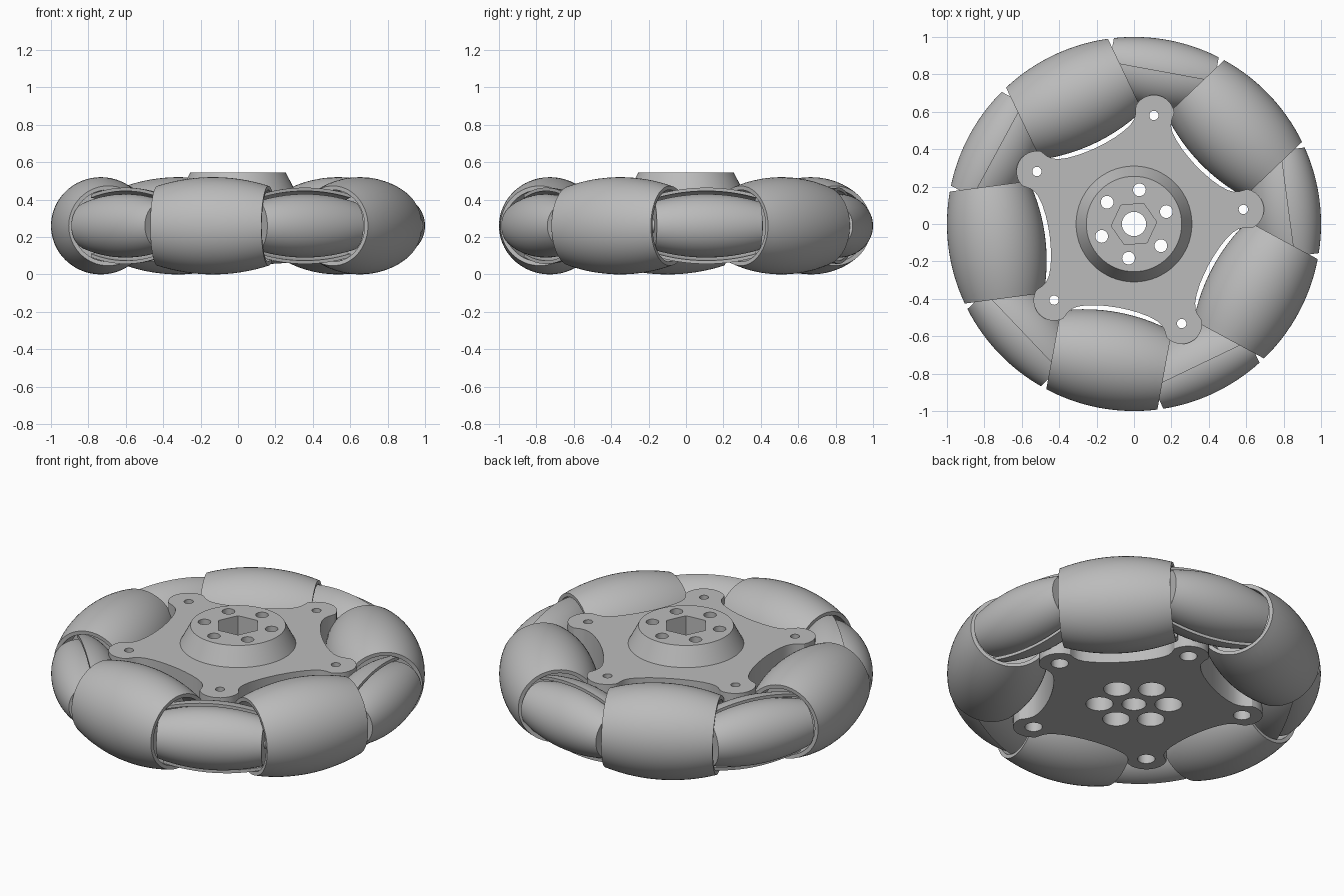
import bpy, bmesh, math
from mathutils import Matrix, Vector

if "Cube" in bpy.data.objects:
    bpy.data.objects.remove(bpy.data.objects["Cube"], do_unlink=True)

MID = 0.26           # height of the roller axes
STEP = math.tau / 5
SMALL_ANGLE = math.radians(7.6)
LARGE_ANGLE = SMALL_ANGLE + STEP / 2

grey = bpy.data.materials.new("plain grey")
grey.use_nodes = True
grey.diffuse_color = (0.5, 0.5, 0.5, 1)
grey.node_tree.nodes["Principled BSDF"].inputs["Base Color"].default_value = (0.5, 0.5, 0.5, 1)


def finish(name, bm, smooth=35):
    bmesh.ops.recalc_face_normals(bm, faces=bm.faces)
    mesh = bpy.data.meshes.new(name)
    bm.to_mesh(mesh)
    bm.free()
    mesh.materials.append(grey)
    obj = bpy.data.objects.new(name, mesh)
    bpy.context.collection.objects.link(obj)
    bpy.ops.object.select_all(action='DESELECT')
    obj.select_set(True)
    bpy.context.view_layer.objects.active = obj
    bpy.ops.object.shade_smooth_by_angle(angle=math.radians(smooth))
    return obj


def lathe(name, profile, angle, axis_radius, start=0.0, sweep=math.tau, sides=64):
    """Turn (along, radius) points about a tangential axis on the wheel."""
    full = sweep > 6.28
    bm = bmesh.new()
    rings = []
    for i in range(sides if full else sides + 1):
        a = start + sweep * i / sides
        rings.append([bm.verts.new((axis_radius + r * math.cos(a), t, r * math.sin(a)))
                      for t, r in profile])
    count = len(profile)
    for i in range(sides):
        p, q = rings[i], rings[(i + 1) % len(rings)]
        for j in range(count):
            k = (j + 1) % count
            bm.faces.new((p[j], p[k], q[k], q[j]))
    if not full:
        bm.faces.new(rings[0])
        bm.faces.new(rings[-1])
    bmesh.ops.transform(bm, verts=bm.verts, matrix=Matrix.Translation((0, 0, MID))
                        @ Matrix.Rotation(angle, 4, 'Z'))
    return finish(name, bm)


def barrel(half, axis_radius, offset=0.0, steps=16):
    """Profile that follows the wheel's outer circle."""
    ts = [half * (2 * i / steps - 1) for i in range(steps + 1)]
    return [(t, math.sqrt(1 - t * t) - axis_radius + offset) for t in ts]


def prism(name, outline, z0, z1, top_scale=1.0):
    bm = bmesh.new()
    low = [bm.verts.new((x, y, z0)) for x, y in outline]
    high = [bm.verts.new((x * top_scale, y * top_scale, z1)) for x, y in outline]
    bm.faces.new(low)
    bm.faces.new(high)
    for i in range(len(low)):
        j = (i + 1) % len(low)
        bm.faces.new((low[i], low[j], high[j], high[i]))
    return finish(name, bm)


def circle(radius, sides=40, cx=0.0, cy=0.0, turn=0.0):
    return [(cx + radius * math.cos(turn + math.tau * i / sides),
             cy + radius * math.sin(turn + math.tau * i / sides)) for i in range(sides)]


def combine(target, tool, operation):
    mod = target.modifiers.new("combine", 'BOOLEAN')
    mod.operation = operation
    mod.solver = 'EXACT'
    mod.object = tool
    bpy.ops.object.select_all(action='DESELECT')
    target.select_set(True)
    bpy.context.view_layer.objects.active = target
    bpy.ops.object.modifier_apply(modifier=mod.name)
    bpy.data.objects.remove(tool, do_unlink=True)


# Rollers, covers and axles
for n in range(5):
    big, small = LARGE_ANGLE + n * STEP, SMALL_ANGLE + n * STEP
    hollow = [(0.30, 0.192), (0.17, 0.185), (0.17, 0.03),
              (-0.17, 0.03), (-0.17, 0.185), (-0.30, 0.192)]
    lathe(f"large_roller_{n + 1}", barrel(0.302, 0.74) + hollow, big, 0.74)
    lathe(f"small_roller_{n + 1}", barrel(0.285, 0.83) + [(0.285, 0.03), (-0.285, 0.03)],
          small, 0.83)
    lathe(f"roller_cover_{n + 1}",
          barrel(0.27, 0.83, 0.034) + barrel(0.27, 0.83, 0.016)[::-1],
          small, 0.83, math.pi / 2, math.pi, 32)
    for kind, angle, radius, half in (("large", big, 0.74, 0.2), ("small", small, 0.83, 0.3)):
        lathe(f"{kind}_axle_{n + 1}", [(-half, 0.001), (-half, 0.035), (half, 0.035), (half, 0.001)],
              angle, radius, sides=24)

# Star body outline: shallow bay between rounded arms
bay = [(0.275, 0.553), (0.262, 0.527), (0.243, 0.505), (0.215, 0.488),
       (0.17, 0.473), (0.11, 0.462), (0.055, 0.457)]
bay = [(-t, u) for t, u in bay] + [(0, 0.455)] + [(t, u) for t, u in reversed(bay)]
outline = []
for n in range(5):
    arm = SMALL_ANGLE + n * STEP
    for i in range(13):
        a = math.radians(-72 + 12 * i)
        p = Matrix.Rotation(arm, 2) @ Vector((0.59 + 0.11 * math.cos(a), 0.11 * math.sin(a)))
        outline.append(tuple(p))
    for t, u in bay:
        outline.append(tuple(Matrix.Rotation(arm + STEP / 2, 2) @ Vector((u, t))))
body = prism("star_hub", outline, 0.07, 0.44)

# Raised tapered boss
combine(body, prism("boss", circle(0.315, 64), 0.43, 0.545, 0.255 / 0.315), 'UNION')

# Centre bore and hexagonal socket
combine(body, prism("bore", circle(0.065), -0.1, 0.7), 'DIFFERENCE')
combine(body, prism("socket", circle(0.122, 6, turn=math.radians(5)), 0.33, 0.7), 'DIFFERENCE')


# Rings of counterbored bolt holes
def bolt_holes(count, ring, turn, narrow, wide, depth):
    for i in range(count):
        a = turn + math.tau * i / count
        x, y = ring * math.cos(a), ring * math.sin(a)
        combine(body, prism("hole", circle(narrow, 28, x, y), -0.1, 0.7), 'DIFFERENCE')
        combine(body, prism("counterbore", circle(wide, 28, x, y), -0.1, depth), 'DIFFERENCE')


bolt_holes(6, 0.185, math.radians(21), 0.034, 0.073, 0.32)
bolt_holes(5, 0.59, SMALL_ANGLE, 0.025, 0.047, 0.32)

bpy.ops.object.select_all(action='DESELECT')
body.select_set(True)
bpy.context.view_layer.objects.active = body
bpy.ops.object.shade_smooth_by_angle(angle=math.radians(30))
